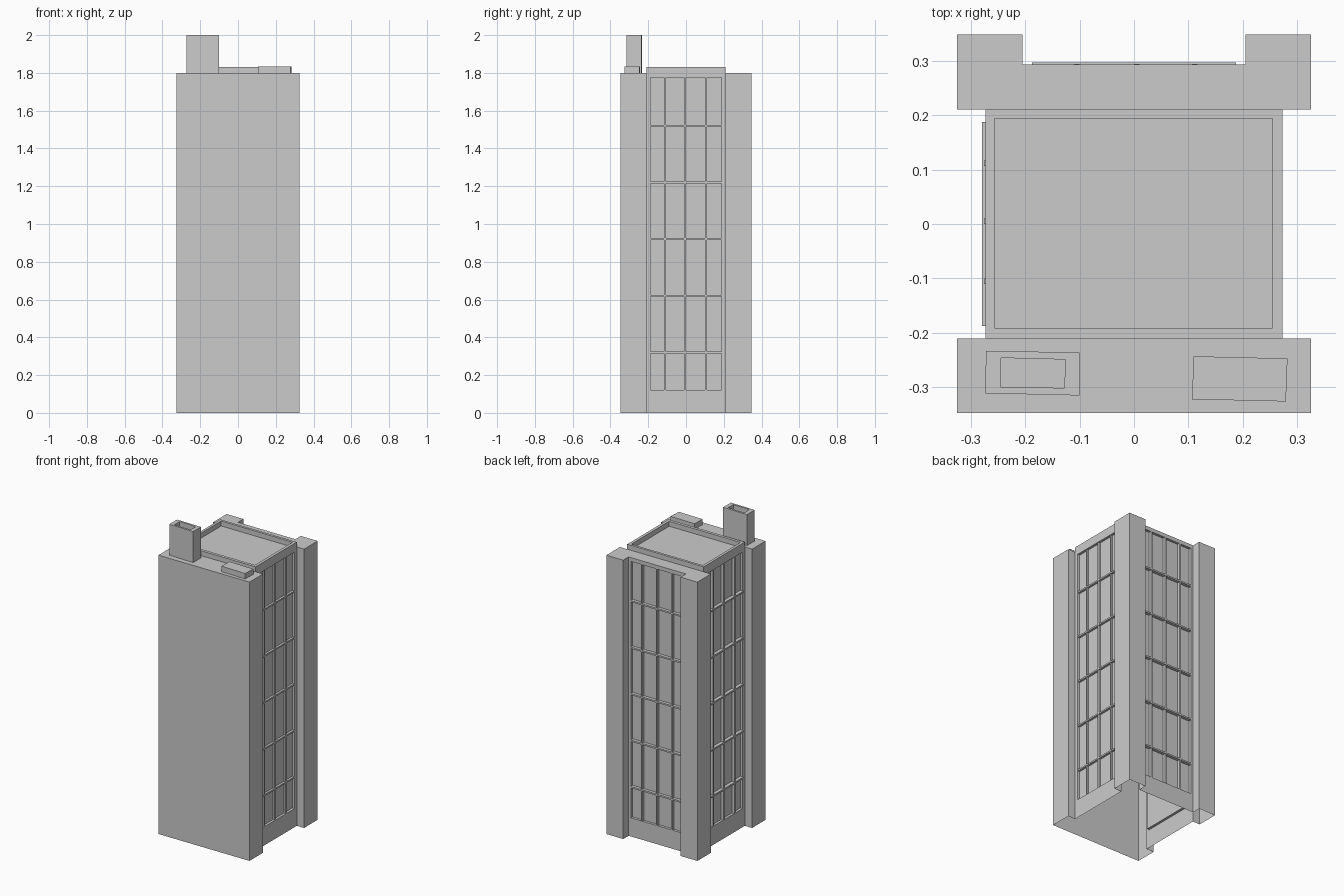
import bpy, bmesh
from mathutils import Vector

if "Cube" in bpy.data.objects:
    bpy.data.objects.remove(bpy.data.objects["Cube"])

ROOF, RECESS = 1.8, 0.016
WIN_HALF, WIN_LOW, WIN_HIGH = 0.187, 0.12, 1.775


def finish(bm, name):
    mesh = bpy.data.meshes.new(name)
    bmesh.ops.remove_doubles(bm, verts=bm.verts, dist=1e-5)
    bm.normal_update()
    bm.to_mesh(mesh)
    bm.free()
    obj = bpy.data.objects.new(name, mesh)
    bpy.context.collection.objects.link(obj)
    return obj


def face(bm, pts):
    return bm.faces.new([bm.verts.new(p) for p in pts])


def ring(bm, outer, inner):
    for i in range(len(outer)):
        j = (i + 1) % len(outer)
        face(bm, [outer[i], outer[j], inner[j], inner[i]])


def at(pts, z):
    return [Vector((x, y, z)) for x, y in pts]


def box(bm, lo, hi):
    lo, hi = [min(a, b) for a, b in zip(lo, hi)], [max(a, b) for a, b in zip(lo, hi)]
    r = [(lo[0], lo[1]), (hi[0], lo[1]), (hi[0], hi[1]), (lo[0], hi[1])]
    ring(bm, at(r, lo[2]), at(r, hi[2]))
    face(bm, at(r, hi[2]))
    face(bm, at(r, lo[2])[::-1])


def open_top(name, outer, inner, z0, z1, floor):
    """Upright walls with a flat rim and a hollow inside."""
    bm = bmesh.new()
    ring(bm, at(outer, z0), at(outer, z1))
    ring(bm, at(outer, z1), at(inner, z1))
    ring(bm, at(inner, z1), at(inner, floor))
    if floor > z0:
        face(bm, at(inner, floor))
    return finish(bm, name)


# Tower shell, open underneath, with recessed windows on three walls
right = [(0.325, -0.21), (0.273, -0.21), (0.273, 0.21), (0.325, 0.21),
         (0.325, 0.348), (0.205, 0.348), (0.205, 0.293)]
plan = [(-0.325, -0.347), (0.325, -0.347)] + right + [(-x, y) for x, y in right[::-1]]
windows = {3: ("right", -0.002), 8: ("back", 0.004), 13: ("left", 0.006)}
bm = bmesh.new()
face(bm, at(plan, ROOF))
for i, a in enumerate(plan):
    b = plan[(i + 1) % len(plan)]
    wall = [Vector((*a, 0)), Vector((*b, 0)), Vector((*b, ROOF)), Vector((*a, ROOF))]
    if i not in windows:
        face(bm, wall)
        continue
    side, proud = windows[i]
    along = (wall[1] - wall[0]).normalized()
    out = along.cross(Vector((0, 0, 1)))
    mid = (wall[0] + wall[1]) / 2

    def pt(s, z, d=0.0):
        return mid + along * s + out * d + Vector((0, 0, z))

    rim = [(-WIN_HALF, WIN_LOW), (WIN_HALF, WIN_LOW), (WIN_HALF, WIN_HIGH), (-WIN_HALF, WIN_HIGH)]
    front = [pt(*p) for p in rim]
    pane = [pt(*p, -RECESS) for p in rim]
    ring(bm, wall, front)
    ring(bm, front, pane)
    face(bm, pane)

    # Glazing bars
    bars = bmesh.new()
    for z in (0.32, 0.62, 0.92, 1.22, 1.52):
        box(bars, pt(-WIN_HALF, z - 0.005, -RECESS), pt(WIN_HALF, z + 0.005, proud))
    for s in (-0.112, -0.005, 0.105):
        box(bars, pt(s - 0.005, WIN_LOW, -RECESS), pt(s + 0.005, WIN_HIGH, proud - 0.003))
    finish(bars, side + "_window_bars")
finish(bm, "tower_shell")

# Raised parapet around the flat roof
open_top("roof_parapet",
         [(-0.273, -0.21), (0.273, -0.21), (0.273, 0.21), (-0.273, 0.21)],
         [(-0.256, -0.191), (0.254, -0.191), (0.254, 0.194), (-0.256, 0.194)],
         ROOF, 1.832, ROOF)

# Hollow chimney, slightly askew
open_top("chimney",
         [(-0.273, -0.311), (-0.1, -0.315), (-0.1, -0.236), (-0.272, -0.233)],
         [(-0.244, -0.3), (-0.128, -0.301), (-0.126, -0.249), (-0.244, -0.246)],
         ROOF, 2.0, 1.85)

# Low roof vent block, slightly askew
vent = [(0.107, -0.322), (0.279, -0.326), (0.282, -0.247), (0.109, -0.243)]
bm = bmesh.new()
ring(bm, at(vent, ROOF), at(vent, 1.835))
face(bm, at(vent, 1.835))
finish(bm, "roof_vent")
